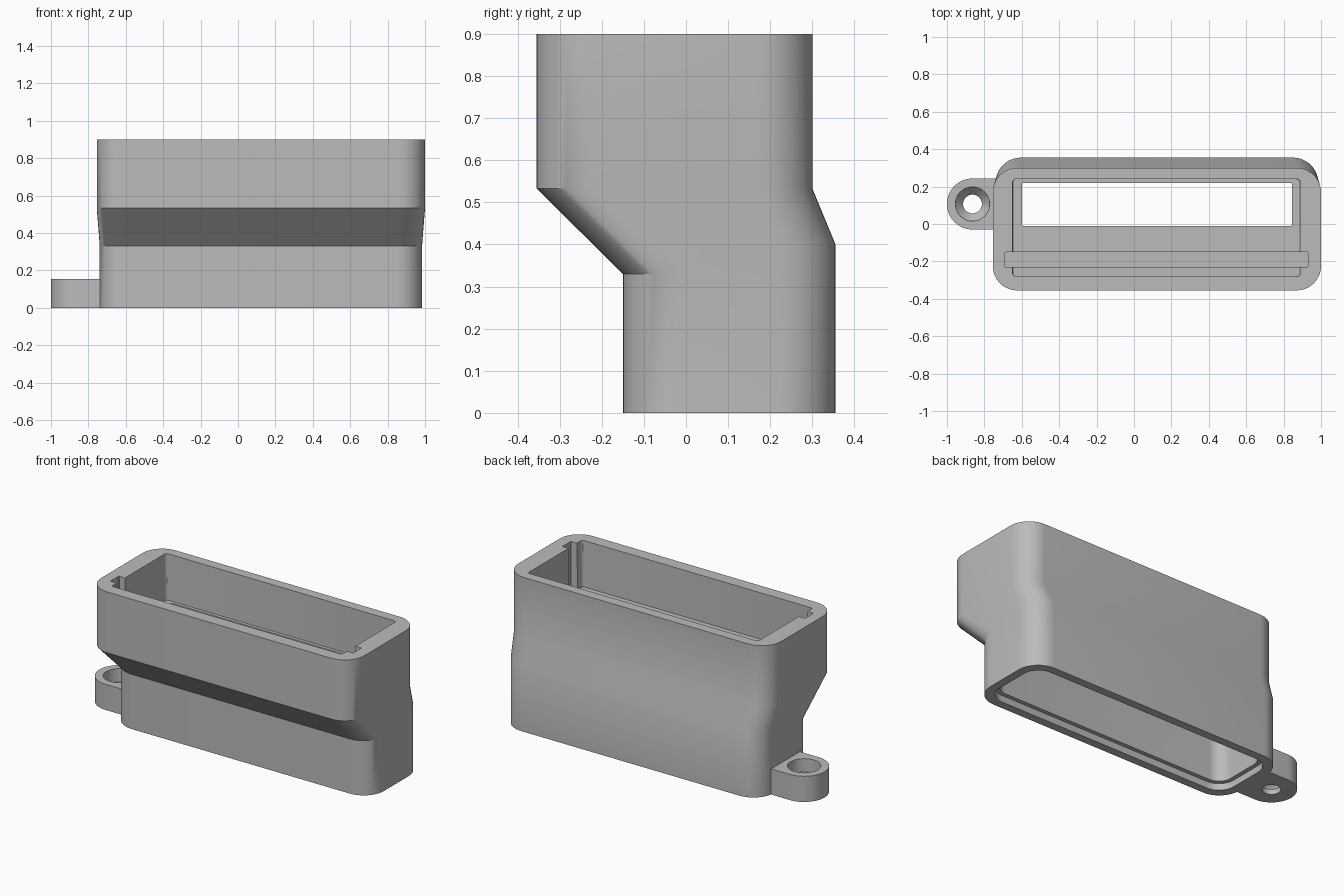
import bpy, bmesh, math

if "Cube" in bpy.data.objects:
    bpy.data.objects.remove(bpy.data.objects["Cube"])

grey = bpy.data.materials.new("plain grey")
grey.diffuse_color = (0.5, 0.5, 0.5, 1)
grey.use_nodes = True
grey.node_tree.nodes["Principled BSDF"].inputs["Base Color"].default_value = grey.diffuse_color


def ring(x0, x1, y0, y1, r, z, n=10):
    """Rounded rectangle; z is a height or a function of y."""
    pts = []
    for cx, cy, a in ((x1 - r, y1 - r, 0), (x0 + r, y1 - r, 90),
                      (x0 + r, y0 + r, 180), (x1 - r, y0 + r, 270)):
        for i in range(n + 1):
            t = math.radians(a + 90 * i / n)
            x, y = cx + r * math.cos(t), cy + r * math.sin(t)
            pts.append((x, y, z(y) if callable(z) else z))
    return pts


def circle(cx, cy, r, z, n=48):
    return [(cx + r * math.cos(2 * math.pi * i / n),
             cy + r * math.sin(2 * math.pi * i / n), z) for i in range(n)]


def loft(name, rings):
    """Capped solid through rings listed from bottom to top."""
    bm = bmesh.new()
    vs = [[bm.verts.new(p) for p in r] for r in rings]
    n = len(vs[0])
    for a, b in zip(vs, vs[1:]):
        for i in range(n):
            j = (i + 1) % n
            bm.faces.new((a[i], a[j], b[j], b[i]))
    bm.faces.new(vs[0][::-1])
    bm.faces.new(vs[-1])
    bmesh.ops.recalc_face_normals(bm, faces=bm.faces)
    me = bpy.data.meshes.new(name)
    bm.to_mesh(me)
    bm.free()
    me.materials.append(grey)
    ob = bpy.data.objects.new(name, me)
    bpy.context.collection.objects.link(ob)
    return ob


def activate(ob):
    bpy.ops.object.select_all(action='DESELECT')
    ob.select_set(True)
    bpy.context.view_layer.objects.active = ob


def cut(ob, cutter):
    m = ob.modifiers.new("cut", 'BOOLEAN')
    m.operation, m.solver, m.object = 'DIFFERENCE', 'EXACT', cutter
    activate(ob)
    bpy.ops.object.modifier_apply(modifier=m.name)
    bpy.data.objects.remove(cutter)


def shoulder(y):
    """Lower edge of the sloped band: low at the front, higher at the back."""
    return 0.33 + 0.07 * min(1, max(0, (y + 0.07) / 0.28))


# Outer shell: lower sleeve, sloped band, wider upper sleeve
low, high = (-0.74, 0.985, -0.15, 0.355, 0.135), (-0.755, 1.0, -0.355, 0.30, 0.13)
body = loft("housing", [ring(*low, 0), ring(*low, shoulder),
                        ring(*high, 0.533), ring(*high, 0.90)])

# Upper pocket with a flat floor
FLOOR = 0.62
cut(body, loft("pocket", [ring(-0.645, 0.885, -0.28, 0.24, 0.015, FLOOR, 3),
                          ring(-0.65, 0.89, -0.28, 0.24, 0.015, 1.0, 3)]))
# Slot across the pocket for a sliding plate
cut(body, loft("slot", [ring(-0.69, 0.93, -0.23, -0.15, 0.003, FLOOR - 0.04, 1),
                        ring(-0.69, 0.93, -0.23, -0.15, 0.003, 1.0, 1)]))
# Lower cavity funnelling into the rectangular opening
inner, hole = (-0.665, 0.91, -0.075, 0.28, 0.08), (-0.60, 0.845, -0.01, 0.22, 0.01)
cut(body, loft("cavity", [ring(*inner, -0.1), ring(*inner, 0.33),
                          ring(*hole, 0.50), ring(*hole, FLOOR + 0.05)]))
# Shallow recess around the bottom rim
rim = (-0.69, 0.935, -0.10, 0.305, 0.10)
cut(body, loft("rim_recess", [ring(*rim, -0.1), ring(*rim, 0.04)]))

# Mounting lug: half round end with straight sides into the wall
cx, cy, r = -0.8635, 0.107, 0.1365
outline = [(-0.73, cy + r), *[(cx + r * math.cos(t), cy + r * math.sin(t))
           for t in (math.radians(90 + 180 * i / 32) for i in range(33))],
           (-0.73, cy - r)]
lug = loft("mounting_lug", [[(x, y, z) for x, y in outline] for z in (0, 0.155)])
# Countersunk screw hole
cut(lug, loft("screw_hole", [circle(cx, cy, rr, z) for rr, z in
                             ((0.05, -0.1), (0.05, 0.03), (0.09, 0.075), (0.093, 0.3))]))

for ob in (body, lug):
    activate(ob)
    bpy.ops.object.shade_smooth_by_angle(angle=math.radians(30))
